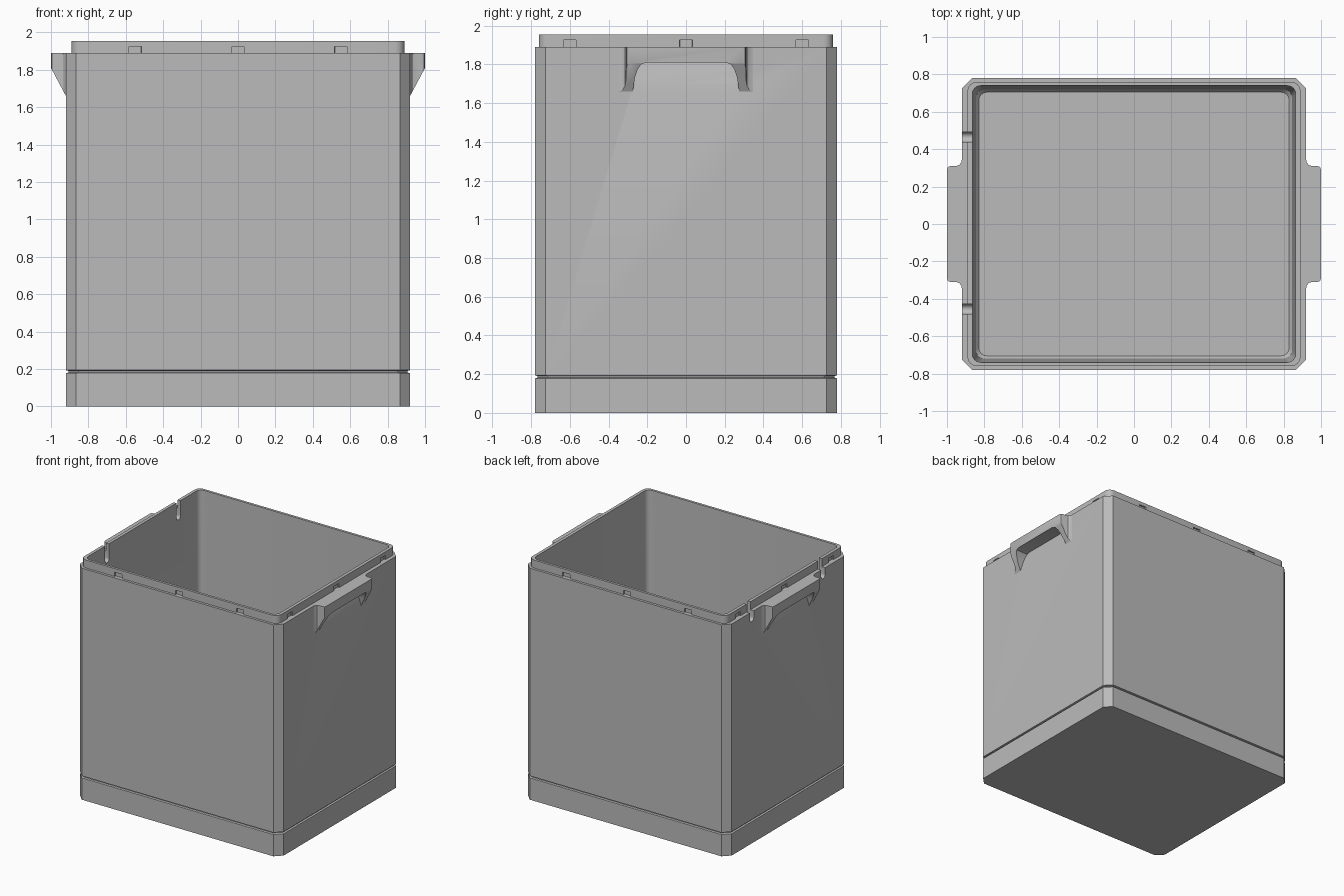
import bpy, bmesh, math
from mathutils import Vector

cube = bpy.data.objects.get("Cube")
if cube:
    bpy.data.objects.remove(cube, do_unlink=True)

grey = bpy.data.materials.new("light_grey")
grey.use_nodes = True
grey.diffuse_color = (0.5, 0.5, 0.5, 1)
grey.node_tree.nodes["Principled BSDF"].inputs["Base Color"].default_value = (0.5, 0.5, 0.5, 1)

HX, HY = 0.92, 0.78          # half size of the body
SHOULDER, TOP = 1.89, 1.955  # body top, rim top


def finish(name, bm):
    bmesh.ops.recalc_face_normals(bm, faces=bm.faces)
    mesh = bpy.data.meshes.new(name)
    bm.to_mesh(mesh)
    bm.free()
    mesh.materials.append(grey)
    obj = bpy.data.objects.new(name, mesh)
    bpy.context.collection.objects.link(obj)
    return obj


def loft(name, rings):
    """Closed solid through rings that have equal point counts."""
    bm = bmesh.new()
    loops = [[bm.verts.new(p) for p in ring] for ring in rings]
    for a, b in zip(loops, loops[1:]):
        for i in range(len(a)):
            j = (i + 1) % len(a)
            bm.faces.new((a[i], a[j], b[j], b[i]))
    bm.faces.new(loops[0])
    bm.faces.new(loops[-1])
    return finish(name, bm)


def rounded_ring(hx, hy, r, z, steps):
    """Rectangle with rounded corners; one step gives a chamfer."""
    ring = []
    for k, (sx, sy) in enumerate(((1, 1), (-1, 1), (-1, -1), (1, -1))):
        for i in range(steps + 1):
            a = math.pi / 2 * (k + i / steps)
            ring.append((sx * (hx - r) + r * math.cos(a), sy * (hy - r) + r * math.sin(a), z))
    return ring


def box(name, center, size):
    x, y, z = center
    rings = [rounded_ring(size[0] / 2, size[1] / 2, 0.001, h, 1)
             for h in (-size[2] / 2, size[2] / 2)]
    return loft(name, [[(x + a, y + b, z + c) for a, b, c in ring] for ring in rings])


def cut(obj, cutters):
    for cutter in cutters:
        mod = obj.modifiers.new("cut", "BOOLEAN")
        mod.operation, mod.solver, mod.object = "DIFFERENCE", "EXACT", cutter
        bpy.context.view_layer.objects.active = obj
        bpy.ops.object.modifier_apply(modifier=mod.name)


# Body with chamfered corners and a groove above the base
body_levels = ((0, 0), (0.178, 0), (0.182, 0.013), (0.19, 0.013), (0.194, 0), (SHOULDER, 0))
body = loft("body", [rounded_ring(HX - d, HY - d, 0.055, z, 1) for z, d in body_levels])

# Raised rim
rim = loft("rim", [rounded_ring(0.89, 0.76, 0.05, z, 6) for z in (1.885, TOP)])

# Tapered inside
cavity_levels = ((0.08, 0.83, 0.705), (0.1, 0.845, 0.72), (TOP + 0.05, 0.865, 0.74))
cavity = loft("cavity_cutter", [rounded_ring(x, y, 0.045, z, 6) for z, x, y in cavity_levels])

# Slots with round bottoms through one side wall
slots = []
for y in (-0.455, 0.465):
    r, zc = 0.026, 1.836
    outline = [(y + r * math.cos(a), zc + r * math.sin(a))
               for a in [math.pi + math.pi * i / 10 for i in range(11)]]
    outline += [(y + r, 2.1), (y - r, 2.1)]
    slots.append(loft("slot_cutter", [[(x, v, z) for v, z in outline] for x in (-1.02, -0.8)]))

# Shallow latch notches at the foot of the rim
notches = []
for s in (-1, 1):
    for t in (-1, 0, 1):
        notches.append(box("notch_cutter", (t * 0.55, s * 0.765, 1.9075), (0.066, 0.036, 0.035)))
        notches.append(box("notch_cutter", (s * 0.895, t * 0.6, 1.9075), (0.036, 0.066, 0.035)))


def make_handle(name, side):
    """Side grip with flared ends, sloped underneath."""
    half = [(0.9, 0.345), (HX, 0.345), (0.924, 0.328), (0.935, 0.315), (0.952, 0.31),
            (0.982, 0.31), (0.995, 0.304), (1.0, 0.29)]
    plan = half + [(x, -y) for x, y in reversed(half)]
    bm = bmesh.new()
    face = bm.faces.new([bm.verts.new((side * x, y, 1.63)) for x, y in plan])
    ext = bmesh.ops.extrude_face_region(bm, geom=[face])
    verts = [v for v in ext["geom"] if isinstance(v, bmesh.types.BMVert)]
    bmesh.ops.translate(bm, verts=verts, vec=(0, 0, SHOULDER - 1.63))
    res = bmesh.ops.bisect_plane(bm, geom=bm.verts[:] + bm.edges[:] + bm.faces[:],
                                 plane_co=(side * HX, 0, 1.66),
                                 plane_no=Vector((side * 0.15, 0, -0.08)), clear_outer=True)
    edges = [e for e in res["geom_cut"] if isinstance(e, bmesh.types.BMEdge)]
    bmesh.ops.contextual_create(bm, geom=edges)
    return finish(name, bm)


def make_scoop(side):
    """Finger recess whose back leans into the wall."""
    half = [(0.285, 1.6), (0.275, 1.66), (0.264, 1.73), (0.25, 1.775), (0.23, 1.802), (0.2, 1.81)]
    outline = half + [(-y, z) for y, z in reversed(half)]
    back = [(side * (HX - (z - 1.66) * 0.22), y, z) for y, z in outline]
    front = [(side * 1.1, y, z) for y, z in outline]
    return loft("scoop_cutter", [back, front])


handles, scoops = [], []
for label, side in (("left", 1), ("right", -1)):
    handle, scoop = make_handle(label + "_handle", side), make_scoop(side)
    cut(handle, [scoop])
    handles.append(handle)
    scoops.append(scoop)

cut(body, [cavity] + slots + scoops)
cut(rim, [cavity] + slots + notches)

for cutter in [cavity] + slots + notches + scoops:
    bpy.data.objects.remove(cutter, do_unlink=True)

# Smooth curved areas, keep hard edges
bpy.ops.object.select_all(action="DESELECT")
for obj in [body, rim] + handles:
    obj.select_set(True)
bpy.context.view_layer.objects.active = body
bpy.ops.object.shade_smooth_by_angle(angle=math.radians(30))
